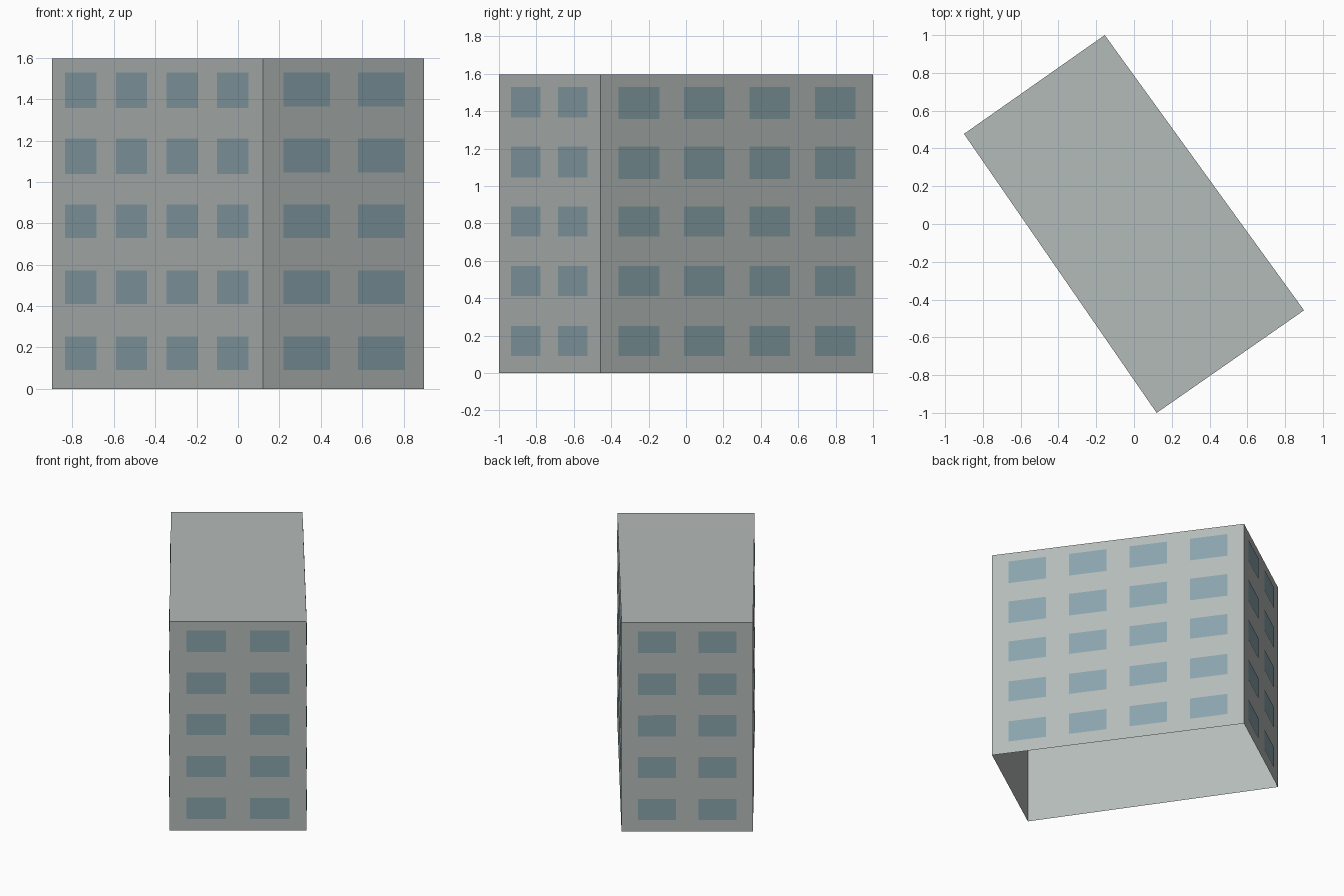
import bpy
import bmesh
from mathutils import Vector

cube = bpy.data.objects.get("Cube")
if cube:
    bpy.data.objects.remove(cube, do_unlink=True)

HEIGHT = 1.597
STOREY = HEIGHT / 5
OFFSET = 0.003
# Footprint corners, counter-clockwise from the left end of the front long wall
CORNERS = [Vector(c) for c in ((-0.9, 0.477), (0.12, -1.0), (0.9, -0.457), (-0.155, 1.0))]
UP = Vector((0, 0, 1))


def make_material(name, rgb):
    mat = bpy.data.materials.new(name)
    mat.use_nodes = True
    color = (*rgb, 1)
    mat.diffuse_color = color
    mat.node_tree.nodes["Principled BSDF"].inputs["Base Color"].default_value = color
    return mat


def make_object(name, bm, mat):
    mesh = bpy.data.meshes.new(name)
    bm.to_mesh(mesh)
    bm.free()
    mesh.materials.append(mat)
    obj = bpy.data.objects.new(name, mesh)
    bpy.context.collection.objects.link(obj)
    return obj


def add_quad(bm, start, end, low, high):
    """Upright rectangle between two plan points."""
    points = [start + UP * low, end + UP * low, end + UP * high, start + UP * high]
    bm.faces.new([bm.verts.new(p) for p in points])


concrete = make_material("grey concrete", (0.456, 0.497, 0.479))
glass = make_material("blue grey glass", (0.254, 0.371, 0.413))

# Building shell: four walls and a flat roof, open underneath
bm = bmesh.new()
base = [bm.verts.new((c.x, c.y, 0)) for c in CORNERS]
top = [bm.verts.new((c.x, c.y, HEIGHT)) for c in CORNERS]
for i in range(4):
    j = (i + 1) % 4
    bm.faces.new((base[i], base[j], top[j], top[i]))
bm.faces.new(top)
make_object("building_shell", bm, concrete)

# Window panes: four columns on the long walls, two on the short ones
WALLS = ("front_long", "front_short", "back_long", "back_short")
for i, wall in enumerate(WALLS):
    start, end = CORNERS[i].to_3d(), CORNERS[(i + 1) % 4].to_3d()
    along = end - start
    outward = along.cross(UP).normalized() * OFFSET
    is_long = i % 2 == 0
    columns, pitch, width = (4, 0.24, 0.149) if is_long else (2, 0.462, 0.288)
    bm = bmesh.new()
    for row in range(5):
        head = row * STOREY + 0.252
        # The two upper storeys have slightly taller panes
        tall = (0.173 if is_long else 0.165) if row > 2 else 0.161
        for col in range(columns):
            centre = 0.5 + (col - (columns - 1) / 2) * pitch
            left = start + along * (centre - width / 2) + outward
            right = start + along * (centre + width / 2) + outward
            add_quad(bm, left, right, head - tall, head)
    make_object(wall + "_windows", bm, glass)
